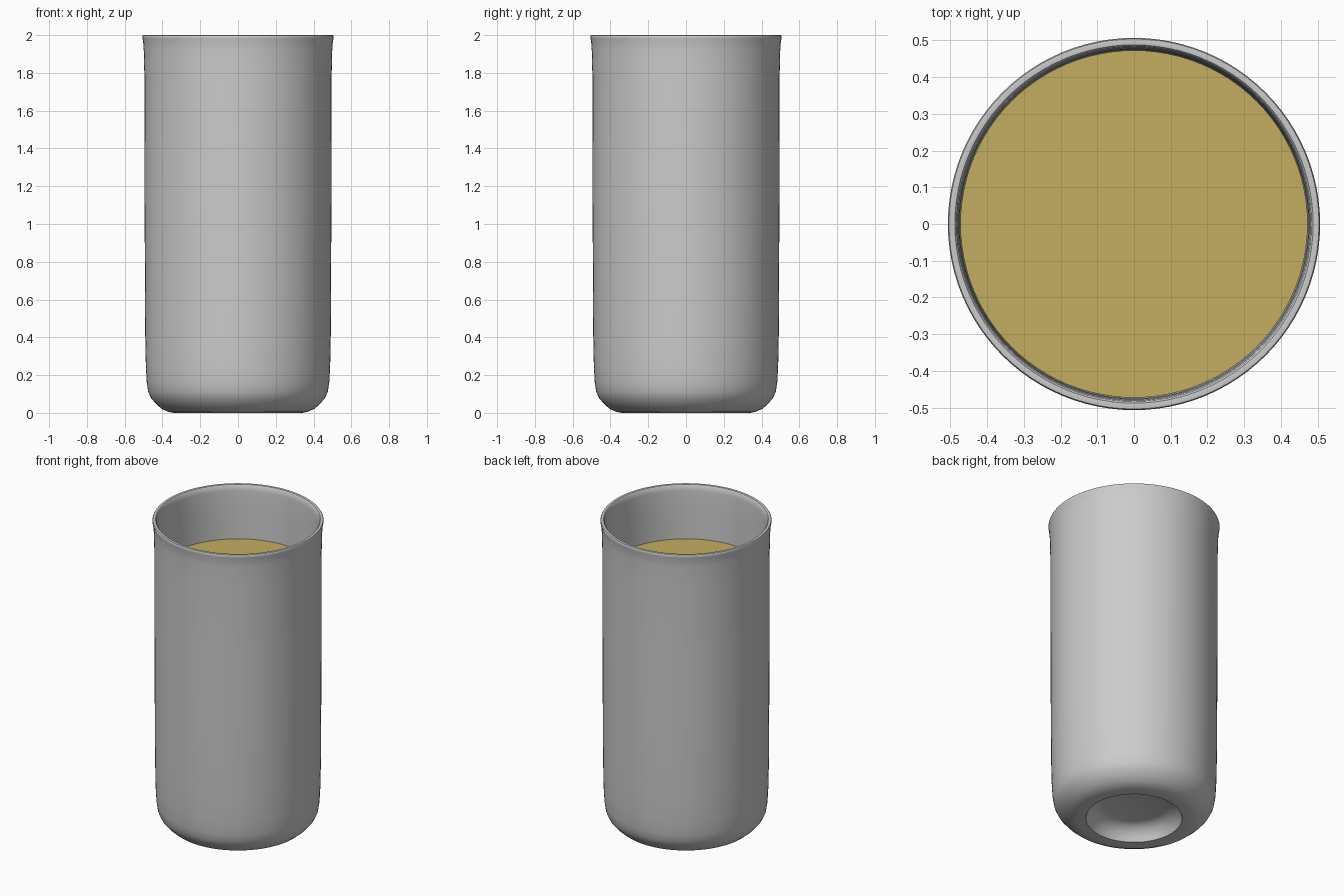
import bpy, bmesh, math

if "Cube" in bpy.data.objects:
    bpy.data.objects.remove(bpy.data.objects["Cube"])

SEGMENTS = 96


def lathe(name, profile, angle):
    """Revolve an (r, z) profile that starts and ends on the z axis."""
    bm = bmesh.new()
    verts = [bm.verts.new((r, 0, z)) for r, z in profile]
    edges = [bm.edges.new(pair) for pair in zip(verts, verts[1:])]
    bmesh.ops.spin(bm, geom=verts + edges, cent=(0, 0, 0), axis=(0, 0, 1),
                   angle=math.tau, steps=SEGMENTS, use_duplicate=False)
    bmesh.ops.remove_doubles(bm, verts=bm.verts, dist=1e-4)
    bmesh.ops.recalc_face_normals(bm, faces=bm.faces)
    mesh = bpy.data.meshes.new(name)
    bm.to_mesh(mesh)
    bm.free()
    obj = bpy.data.objects.new(name, mesh)
    bpy.context.collection.objects.link(obj)
    bpy.ops.object.select_all(action='DESELECT')
    bpy.context.view_layer.objects.active = obj
    obj.select_set(True)
    bpy.ops.object.shade_smooth_by_angle(angle=math.radians(angle))
    return obj


# Tumbler: recessed base, rounded foot, flared lip, inner wall and floor
lathe("tumbler", [
    (0, 0.09), (0.19, 0.09), (0.225, 0.08), (0.255, 0.055), (0.275, 0.025), (0.285, 0),
    (0.34, 0), (0.37, 0.006), (0.405, 0.022), (0.435, 0.048), (0.46, 0.078),
    (0.475, 0.11), (0.483, 0.16), (0.488, 0.25), (0.491, 0.4), (0.493, 0.7),
    (0.495, 1.3), (0.496, 1.8), (0.499, 1.92), (0.502, 1.965), (0.506, 1.982),
    (0.507, 1.993), (0.504, 1.999), (0.497, 2.0), (0.488, 1.999), (0.483, 1.993),
    (0.480, 1.96), (0.477, 1.85), (0.475, 1.6), (0.472, 0.6), (0.468, 0.3),
    (0.455, 0.2), (0.43, 0.165), (0.39, 0.145), (0.33, 0.14), (0, 0.14)], 35)

# Drink filling the tumbler
drink = lathe("drink", [
    (0, 0.145), (0.33, 0.145), (0.388, 0.15), (0.427, 0.17), (0.451, 0.203),
    (0.464, 0.3), (0.469, 0.6), (0.473, 1.65), (0, 1.65)], 40)
amber = bpy.data.materials.new("amber")
amber.diffuse_color = (0.55, 0.42, 0.12, 1)
amber.use_nodes = True
amber.node_tree.nodes["Principled BSDF"].inputs["Base Color"].default_value = amber.diffuse_color
drink.data.materials.append(amber)
